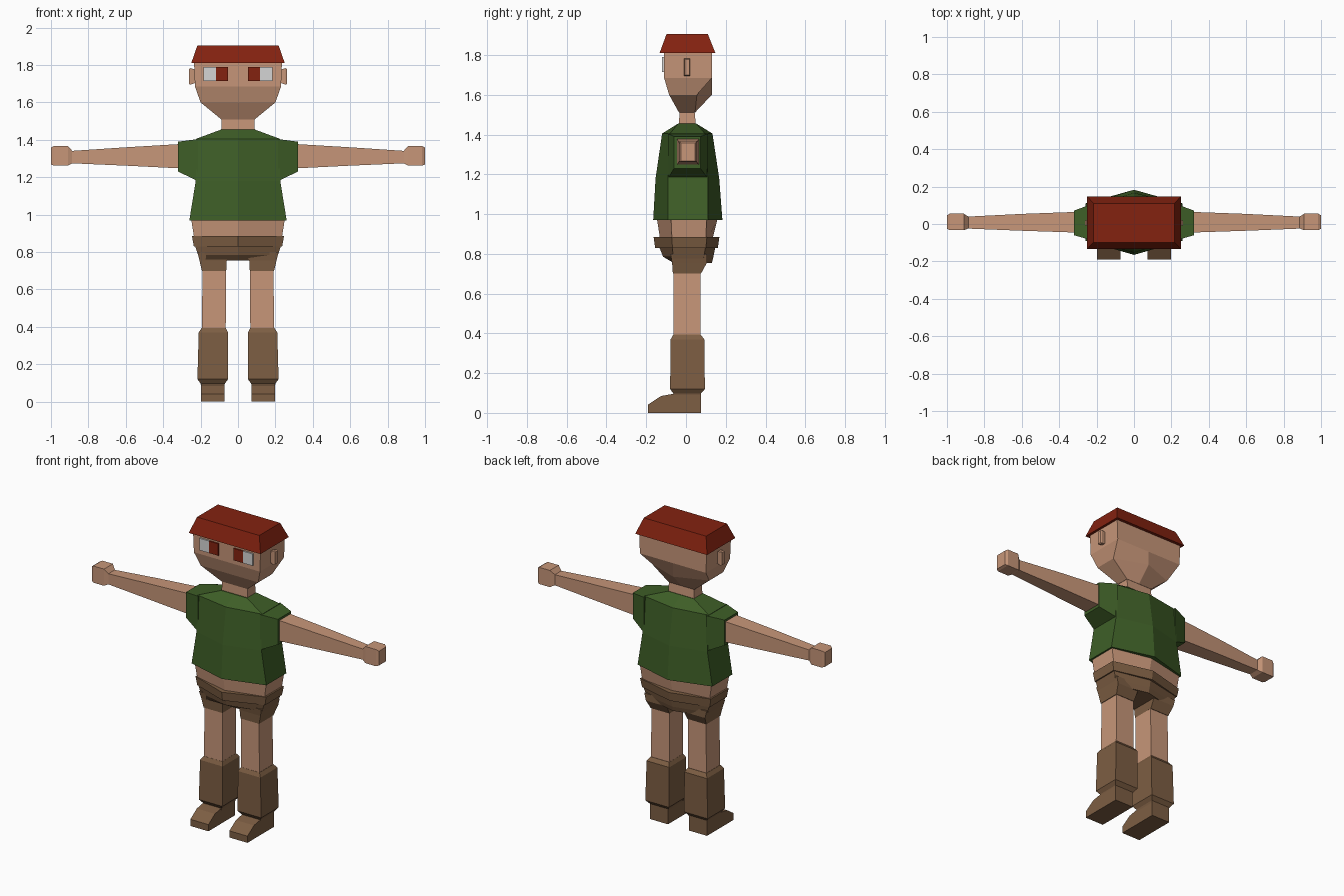
import bpy
import bmesh

if "Cube" in bpy.data.objects:
    bpy.data.objects.remove(bpy.data.objects["Cube"])


def material(name, r, g, b):
    m = bpy.data.materials.new(name)
    m.diffuse_color = (r, g, b, 1)
    m.use_nodes = True
    bsdf = next(n for n in m.node_tree.nodes if n.type == 'BSDF_PRINCIPLED')
    bsdf.inputs["Base Color"].default_value = (r, g, b, 1)
    bsdf.inputs["Roughness"].default_value = 0.9
    return m


SKIN = material("skin", 0.57, 0.305, 0.19)
GREEN = material("shirt_green", 0.048, 0.112, 0.02)
BROWN = material("leather_brown", 0.205, 0.112, 0.056)
RED = material("dark_red", 0.23, 0.016, 0.005)
WHITE = material("eye_white", 0.66, 0.66, 0.66)


def loft(name, rings, mat):
    """Skin a closed flat-shaded solid over rings of equal point count."""
    bm = bmesh.new()
    loops = [[bm.verts.new(p) for p in ring] for ring in rings]
    n = len(loops[0])
    for a, b in zip(loops, loops[1:]):
        for i in range(n):
            j = (i + 1) % n
            bm.faces.new((a[i], a[j], b[j], b[i]))
    bm.faces.new(loops[0])
    bm.faces.new(loops[-1])
    bmesh.ops.recalc_face_normals(bm, faces=bm.faces)
    me = bpy.data.meshes.new(name)
    bm.to_mesh(me)
    bm.free()
    me.materials.append(mat)
    ob = bpy.data.objects.new(name, me)
    bpy.context.collection.objects.link(ob)
    return ob


def hexa(z, w, front, back, mid_front, mid_back):
    """Body section with a ridge down the middle of the front and back."""
    return [(-w, front, z), (0, mid_front, z), (w, front, z),
            (w, back, z), (0, mid_back, z), (-w, back, z)]


def rect(z, x0, x1, y0, y1):
    return [(x0, y0, z), (x1, y0, z), (x1, y1, z), (x0, y1, z)]


def across(x, y0, y1, z0, z1):
    """Limb section facing sideways."""
    return [(x, y0, z0), (x, y1, z0), (x, y1, z1), (x, y0, z1)]


def mirrored(name, rings, mat):
    for side, s in (("left", 1), ("right", -1)):
        loft(f"{side}_{name}", [[(s * x, y, z) for x, y, z in r] for r in rings], mat)


# Head, neck and hair
loft("head", [
    hexa(1.51, 0.09, -0.035, 0.045, -0.035, 0.045),
    hexa(1.60, 0.20, -0.085, 0.055, -0.085, 0.13),
    hexa(1.685, 0.23, -0.11, 0.13, -0.11, 0.13),
    hexa(1.82, 0.235, -0.112, 0.13, -0.112, 0.13)], SKIN)
loft("neck", [rect(1.44, -0.09, 0.09, -0.035, 0.05),
              rect(1.52, -0.088, 0.088, -0.033, 0.043)], SKIN)
loft("hair", [rect(1.81, -0.25, 0.25, -0.133, 0.148),
              rect(1.905, -0.217, 0.217, -0.098, 0.11)], RED)

# Eyes and ears
mirrored("eye_iris", [rect(z, 0.053, 0.118, -0.121, -0.1115) for z in (1.714, 1.789)], RED)
mirrored("eye_white", [rect(z, 0.118, 0.185, -0.121, -0.1115) for z in (1.714, 1.789)], WHITE)
mirrored("ear", [across(0.225, -0.006, 0.018, 1.705, 1.775),
                 across(0.255, -0.009, 0.021, 1.695, 1.783),
                 across(0.263, -0.006, 0.018, 1.70, 1.778)], SKIN)

# Shirt and sleeves
loft("shirt", [
    hexa(0.97, 0.26, -0.09, 0.11, -0.165, 0.183),
    hexa(1.18, 0.226, -0.09, 0.11, -0.153, 0.167),
    hexa(1.405, 0.225, -0.08, 0.095, -0.12, 0.133),
    hexa(1.455, 0.09, -0.04, 0.052, -0.04, 0.052)], GREEN)
mirrored("sleeve", [across(0.215, -0.09, 0.11, 1.18, 1.404),
                    across(0.32, -0.06, 0.072, 1.23, 1.39)], GREEN)

# Arms and hands
mirrored("arm", [across(0.30, -0.046, 0.065, 1.247, 1.378),
                 across(0.60, -0.036, 0.054, 1.262, 1.36),
                 across(0.90, -0.024, 0.039, 1.275, 1.34)], SKIN)
mirrored("hand", [across(0.885, -0.024, 0.039, 1.275, 1.34),
                  across(0.91, -0.033, 0.055, 1.262, 1.367),
                  across(0.985, -0.033, 0.055, 1.262, 1.367),
                  across(1.0, -0.026, 0.046, 1.268, 1.358)], SKIN)

# Bare waist, belt and shorts
loft("waist", [hexa(0.86, 0.232, -0.07, 0.10, -0.128, 0.13),
               hexa(0.975, 0.25, -0.075, 0.103, -0.146, 0.158)], SKIN)
loft("belt", [hexa(0.83, 0.236, -0.068, 0.10, -0.155, 0.16),
              hexa(0.885, 0.246, -0.072, 0.105, -0.163, 0.168)], BROWN)
loft("shorts", [hexa(0.755, 0.204, -0.063, 0.08, -0.063, 0.13),
                hexa(0.785, 0.214, -0.065, 0.09, -0.115, 0.138),
                hexa(0.835, 0.23, -0.068, 0.098, -0.135, 0.148)], BROWN)
mirrored("shorts_leg", [rect(0.70, 0.063, 0.193, -0.066, 0.075),
                        rect(0.755, 0.06, 0.206, -0.07, 0.105),
                        rect(0.80, 0.04, 0.217, -0.078, 0.105)], BROWN)

# Legs
mirrored("leg", [rect(0.36, 0.066, 0.194, -0.063, 0.073),
                 rect(0.72, 0.063, 0.189, -0.062, 0.072)], SKIN)

# Boots
mirrored("boot_shaft", [rect(0.085, 0.073, 0.198, -0.063, 0.075),
                        rect(0.097, 0.07, 0.20, -0.063, 0.075),
                        rect(0.12, 0.053, 0.217, -0.08, 0.095),
                        rect(0.37, 0.053, 0.21, -0.077, 0.092),
                        rect(0.393, 0.065, 0.195, -0.064, 0.074)], BROWN)
foot = [(0.075, 0), (0.075, 0.096), (-0.063, 0.096),
        (-0.125, 0.085), (-0.19, 0.042), (-0.19, 0)]
mirrored("boot_foot", [[(x, y, z) for y, z in foot] for x in (0.073, 0.199)], BROWN)
